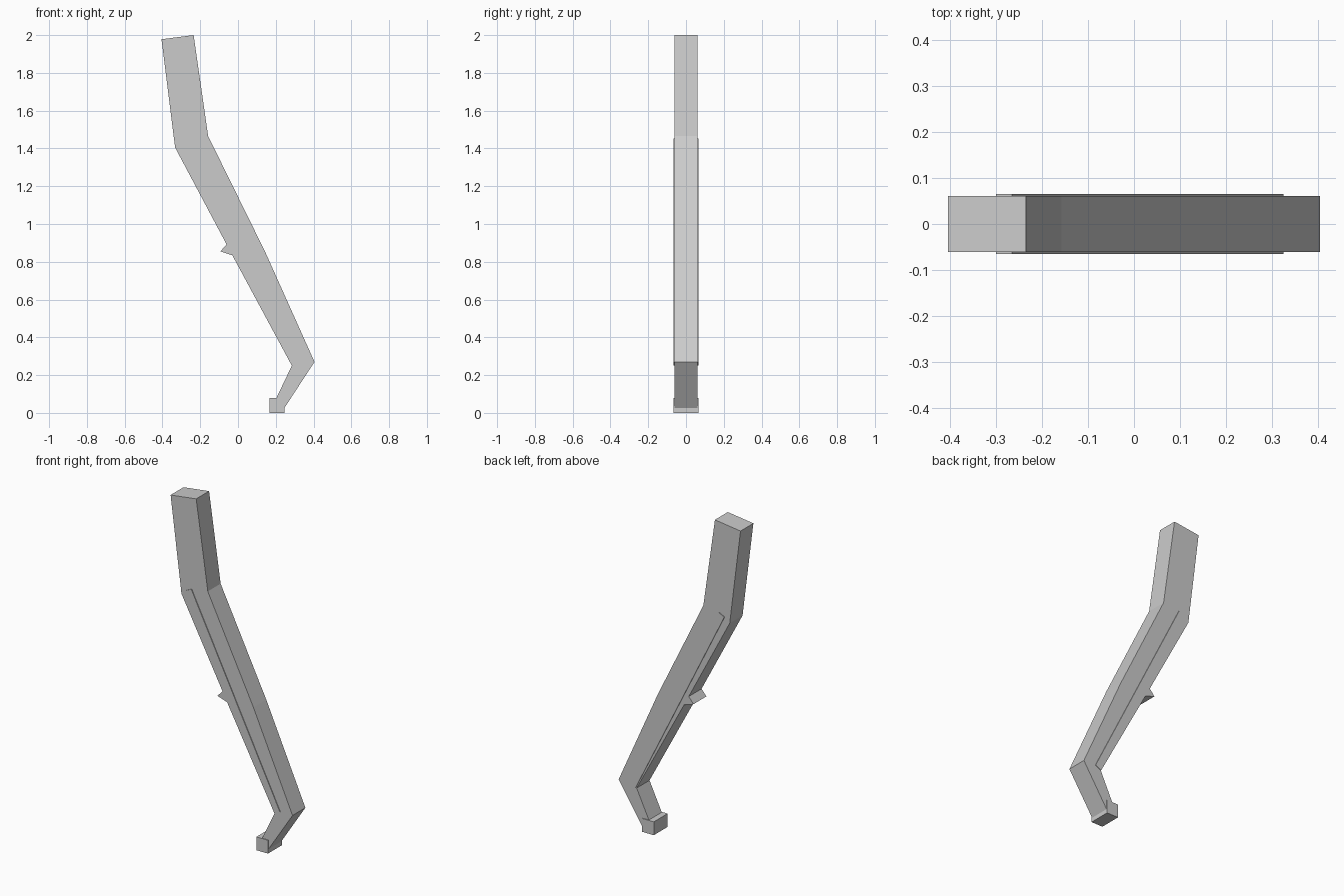
import bpy, bmesh

if "Cube" in bpy.data.objects:
    bpy.data.objects.remove(bpy.data.objects["Cube"])


def extrude_profile(name, points, half_width):
    """Make a solid by sweeping an x-z outline across y."""
    bm = bmesh.new()
    face = bm.faces.new([bm.verts.new((x, -half_width, z)) for x, z in points])
    result = bmesh.ops.extrude_face_region(bm, geom=[face])
    moved = [v for v in result["geom"] if isinstance(v, bmesh.types.BMVert)]
    bmesh.ops.translate(bm, verts=moved, vec=(0, 2 * half_width, 0))
    bmesh.ops.recalc_face_normals(bm, faces=bm.faces)
    mesh = bpy.data.meshes.new(name)
    bm.to_mesh(mesh)
    bm.free()
    obj = bpy.data.objects.new(name, mesh)
    bpy.context.collection.objects.link(obj)
    return obj


# Bent main beam, tapering towards the foot
extrude_profile("bent_beam", [
    (-0.405, 1.978), (-0.235, 2.0), (-0.158, 1.465), (0.145, 0.85),
    (0.405, 0.27), (0.245, 0.025), (0.18, 0.03), (0.285, 0.25),
    (-0.033, 0.84), (-0.333, 1.405)], 0.061)

# Slim bar running through the beam, slightly proud on both sides
extrude_profile("side_rail", [
    (-0.30, 1.434), (-0.265, 1.452), (0.325, 0.27), (0.29, 0.252)], 0.0655)

# Small pointed catch on the rear edge
extrude_profile("catch", [
    (-0.06, 0.893), (-0.093, 0.855), (-0.033, 0.835), (0.0, 0.865)], 0.061)

# Foot block
extrude_profile("foot", [
    (0.168, 0.0), (0.245, 0.0), (0.245, 0.08), (0.168, 0.08)], 0.0655)
